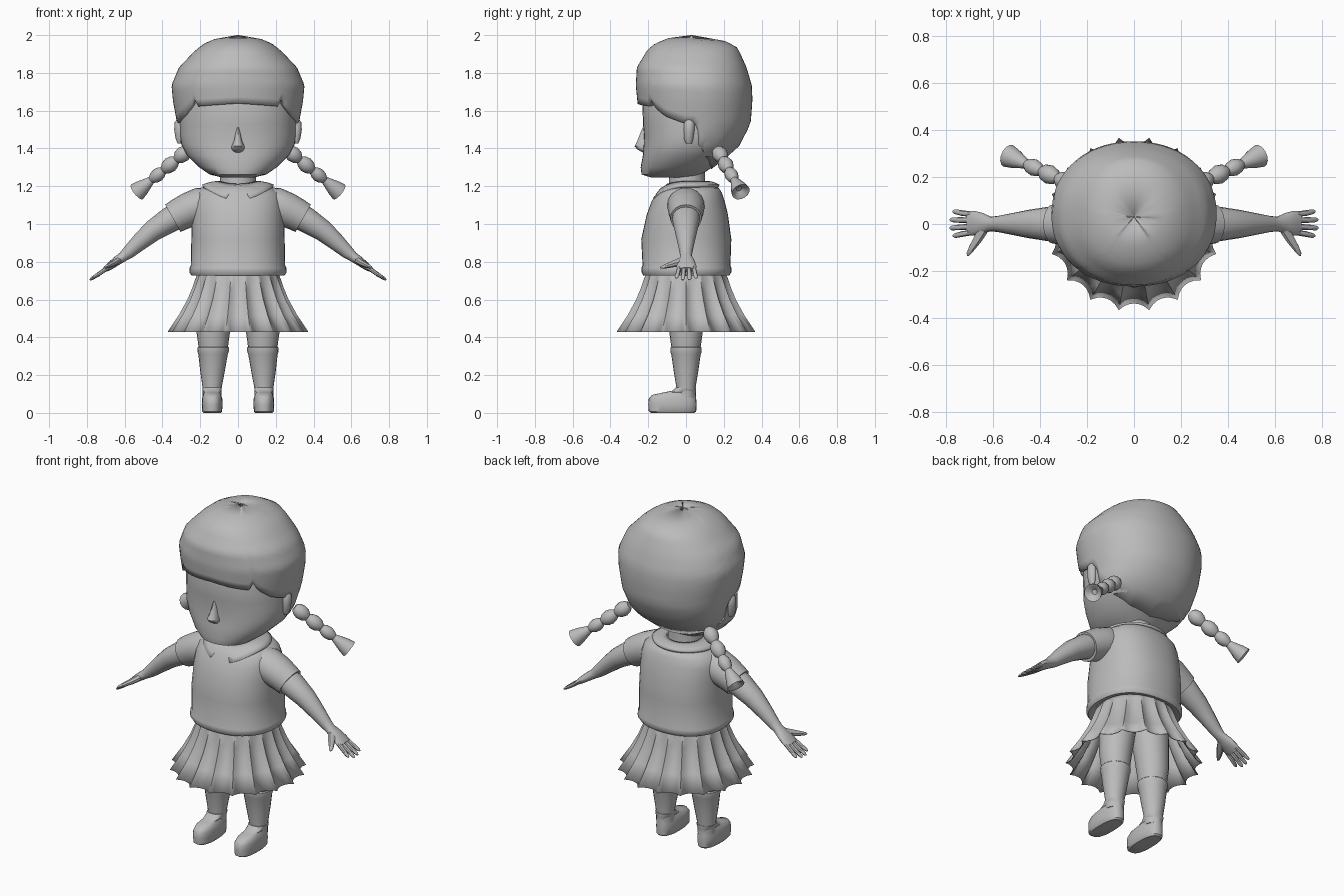
import bpy, math
from mathutils import Vector

cube = bpy.data.objects.get("Cube")
if cube:
    bpy.data.objects.remove(cube)

grey = bpy.data.materials.new("plain grey")
grey.use_nodes = True
grey.diffuse_color = (0.5, 0.5, 0.5, 1)
grey.node_tree.nodes["Principled BSDF"].inputs["Base Color"].default_value = (0.5, 0.5, 0.5, 1)


def skin(name, rings, closed=True, caps=True, mirror=False, thick=0, sharp=40):
    """Join equal rings of points into one smooth surface."""
    n = len(rings[0])
    verts = [p for ring in rings for p in ring]
    faces = []
    for k in range(len(rings) - 1):
        for i in range(n if closed else n - 1):
            j = (i + 1) % n
            faces.append((k * n + i, k * n + j, (k + 1) * n + j, (k + 1) * n + i))
    if caps:
        faces.append(tuple(reversed(range(n))))
        faces.append(tuple(range(len(verts) - n, len(verts))))
    mesh = bpy.data.meshes.new(name)
    mesh.from_pydata(verts, [], faces)
    mesh.materials.append(grey)
    obj = bpy.data.objects.new(name, mesh)
    bpy.context.collection.objects.link(obj)
    bpy.ops.object.select_all(action="DESELECT")
    obj.select_set(True)
    bpy.context.view_layer.objects.active = obj
    bpy.ops.object.mode_set(mode="EDIT")
    bpy.ops.mesh.select_all(action="SELECT")
    bpy.ops.mesh.normals_make_consistent(inside=False)
    bpy.ops.object.mode_set(mode="OBJECT")
    bpy.ops.object.shade_smooth_by_angle(angle=math.radians(sharp))
    if thick:
        mod = obj.modifiers.new("thickness", "SOLIDIFY")
        mod.thickness, mod.offset = thick, -1
    if mirror:
        obj.modifiers.new("mirror", "MIRROR")
    return obj


def oval(z, half, front, back, a, power=2.0, cx=0):
    """Point on a rounded oval; angle 0 faces the front."""
    s, c = math.sin(a), math.cos(a)
    x = half * math.copysign(abs(s) ** (2 / power), s)
    y = math.copysign(abs(c) ** (2 / power), c)
    return (cx + x, (front + back) / 2 - y * (back - front) / 2, z)


def turn(n):
    return [math.tau * i / n for i in range(n)]


def tower(name, profile, n=32, power=2.0, cx=0, **kw):
    """Stack of ovals: height, half width, front y, back y."""
    return skin(name, [[oval(*row, a, power, cx) for a in turn(n)] for row in profile], **kw)


def tube(name, path, n=16, **kw):
    """Tube along x, y, z with a width and a thickness at each point."""
    pts = [Vector(p[:3]) for p in path]
    rings = []
    for k, p in enumerate(path):
        t = (pts[min(k + 1, len(pts) - 1)] - pts[max(k - 1, 0)]).normalized()
        side = Vector((0, 1, 0))
        side = (side - t * side.dot(t)).normalized()
        up = t.cross(side)
        rings.append([pts[k] + side * p[3] * math.cos(a) + up * p[4] * math.sin(a) for a in turn(n)])
    return skin(name, rings, mirror=True, **kw)


def lookup(table, v):
    """Straight-line interpolation in a table sorted by its first column."""
    for lo, hi in zip(table, table[1:]):
        if v <= hi[0]:
            f = max(0, (v - lo[0]) / (hi[0] - lo[0]))
            return [p + (q - p) * f for p, q in zip(lo[1:], hi[1:])]
    return list(table[-1][1:])


# Head, nose, ears and neck
tower("head", [(1.245, .08, -.18, .06), (1.262, .15, -.235, .08), (1.30, .205, -.24, .14),
               (1.365, .272, -.228, .22), (1.42, .30, -.225, .27), (1.47, .308, -.222, .30),
               (1.53, .31, -.228, .32), (1.62, .31, -.23, .33), (1.75, .29, -.2, .3)],
      n=40, power=2.25)
tower("nose", [(1.378, .022, -.228, -.18), (1.395, .034, -.258, -.18), (1.412, .034, -.272, -.18),
               (1.44, .022, -.258, -.18), (1.51, .008, -.23, -.18)], n=12)
tower("ears", [(1.425, .008, .0, .03), (1.45, .02, -.01, .038), (1.5, .028, -.012, .045),
               (1.54, .025, -.01, .045), (1.56, .008, .0, .03)], n=12, cx=.31, mirror=True)
tower("neck", [(1.15, .11, -.1, .11), (1.2, .095, -.09, .1), (1.3, .095, -.09, .1)], n=20)

# Hair cap with a fringe edge that varies around the head
hair_shape = [(1.28, .19, -.22, .12), (1.34, .25, -.23, .2), (1.41, .30, -.235, .28),
              (1.53, .322, -.245, .342), (1.655, .345, -.258, .352), (1.735, .352, -.266, .348),
              (1.83, .312, -.26, .32), (1.92, .225, -.205, .28), (1.955, .18, -.165, .255),
              (1.985, .11, -.09, .15), (2.0, .004, .026, .034)]
hair_edge = [(0, 1.638), (38, 1.622), (41, 1.665), (46, 1.62), (60, 1.57), (82, 1.53),
             (92, 1.53), (98, 1.42), (115, 1.36), (145, 1.31), (180, 1.29)]
angles = turn(88)
hair_rings = []
for k in range(19):
    t = k / 18
    ring = []
    for a in angles:
        low = lookup(hair_edge, math.degrees(min(a, math.tau - a)))[0]
        z = low + (2 - low) * t ** .8
        ring.append(oval(z, *lookup(hair_shape, z), a, 2.15))
    hair_rings.append(ring)
hair = skin("hair", hair_rings, caps=False, thick=.03, sharp=50)

# Braids: round beads ending in a flared tuft
start, end = Vector((.26, .165, 1.395)), Vector((.535, .29, 1.17))
braid = []
for t, r in [(0, .02), (.04, .034), (.11, .042), (.19, .036), (.24, .022), (.29, .034), (.36, .041),
             (.44, .035), (.49, .021), (.54, .031), (.6, .036), (.67, .031), (.72, .02),
             (.8, .03), (.9, .042), (1, .05), (.985, .038), (.93, .015)]:
    braid.append((*start.lerp(end, t), r, r))
rings_dir = (end - start).normalized()
side = Vector((0, 1, 0)).cross(rings_dir).normalized()
up = rings_dir.cross(side)
skin("braids", [[Vector(p[:3]) + p[3] * (side * math.cos(a) + up * math.sin(a)) for a in turn(14)]
                for p in braid], mirror=True)

# Sweater with a rolled hem
tower("sweater", [(.75, .2, -.18, .185), (.73, .225, -.205, .21), (.728, .247, -.226, .23),
                  (.745, .258, -.236, .24), (.768, .256, -.236, .24), (.78, .25, -.23, .235),
                  (.92, .247, -.237, .24), (1.05, .245, -.208, .222), (1.12, .24, -.182, .205),
                  (1.165, .225, -.155, .19), (1.19, .19, -.135, .175), (1.21, .12, -.1, .13)],
      n=40, power=2.3)
tube("sleeves", [(.13, 0, 1.11, .09, .085), (.2, 0, 1.1, .1, .094), (.26, 0, 1.075, .096, .092),
                 (.31, 0, 1.05, .088, .087), (.345, 0, 1.03, .083, .083),
                 (.342, 0, 1.032, .07, .07)], n=20)

# Split collar with two points at the front
collar = []
for f in (0, .35, .7, 1):
    ring = []
    for i in range(41):
        a = .08 + .26 * f + (math.tau - .16 - .52 * f) * i / 40
        drop = max(0, math.cos(a)) ** 2
        z = 1.228 - .02 * f * f - drop * (.015 + .062 * f)
        ring.append(oval(z, .1 + .09 * f, -.1 - .083 * f, .11 + .068 * f, a))
    collar.append(ring)
skin("collar", collar, closed=False, caps=False, thick=.016)

# Pleated skirt: sharp ridges with hollows between
pleats, steps = 18, 6
skirt = []
for z, r, depth in [(.75, .205, 0), (.72, .222, .012), (.66, .243, .02), (.6, .268, .025),
                    (.52, .312, .03), (.43, .372, .034)]:
    ring = []
    for i in range(pleats * steps):
        a = math.tau * (i / steps + .5) / pleats
        d = r - depth * math.sin(math.pi * (i % steps) / steps) ** .7
        ring.append((d * math.sin(a), -d * math.cos(a), z))
    skirt.append(ring)
skin("skirt", skirt, caps=False, thick=.004)

# Arms, palms and fingers
tube("arms", [(.27, 0, 1.07, .07, .07), (.36, 0, 1.023, .074, .068), (.45, 0, .965, .06, .057),
              (.52, 0, .905, .046, .046), (.58, 0, .85, .034, .035), (.61, 0, .826, .031, .027),
              (.645, .002, .802, .045, .024), (.68, .003, .776, .053, .02),
              (.705, .003, .758, .05, .014)])
for name, y0, y1, reach in [("index", -.036, -.05, .072), ("middle", -.011, -.017, .086),
                            ("ring", .016, .018, .085), ("little", .041, .053, .073)]:
    tube(name + "_fingers", [(.69, y0, .768, .012, .012), (.69 + reach * .6, (y0 + y1) / 2, .768 - reach * .42, .012, .011),
                             (.69 + reach, y1, .768 - reach * .68, .010, .008),
                             (.698 + reach, y1, .762 - reach * .68, .004, .003)], n=8)
tube("thumbs", [(.63, -.01, .81, .022, .02), (.662, -.06, .79, .021, .017),
                (.688, -.1, .778, .015, .012), (.705, -.128, .77, .009, .007),
                (.707, -.136, .768, .003, .003)], n=8)

# Legs, sock tops and shoes
leg = []
for z, cx, r in [(.74, .108, .104), (.6, .115, .102), (.43, .131, .089), (.35, .131, .078),
                 (.345, .131, .083), (.325, .132, .083), (.31, .132, .078), (.22, .135, .065),
                 (.13, .137, .05), (.08, .137, .05)]:
    leg.append([oval(z, r, -r, r, a, 2, cx) for a in turn(20)])
skin("legs", leg, mirror=True)
tower("shoes", [(0, .046, -.185, .045), (.008, .053, -.197, .054), (.045, .055, -.2, .056),
                (.075, .054, -.197, .054), (.095, .048, -.18, .052), (.108, .042, -.12, .052),
                (.118, .05, -.07, .053), (.135, .051, -.054, .053)],
      n=28, power=2.5, cx=.137, mirror=True)
